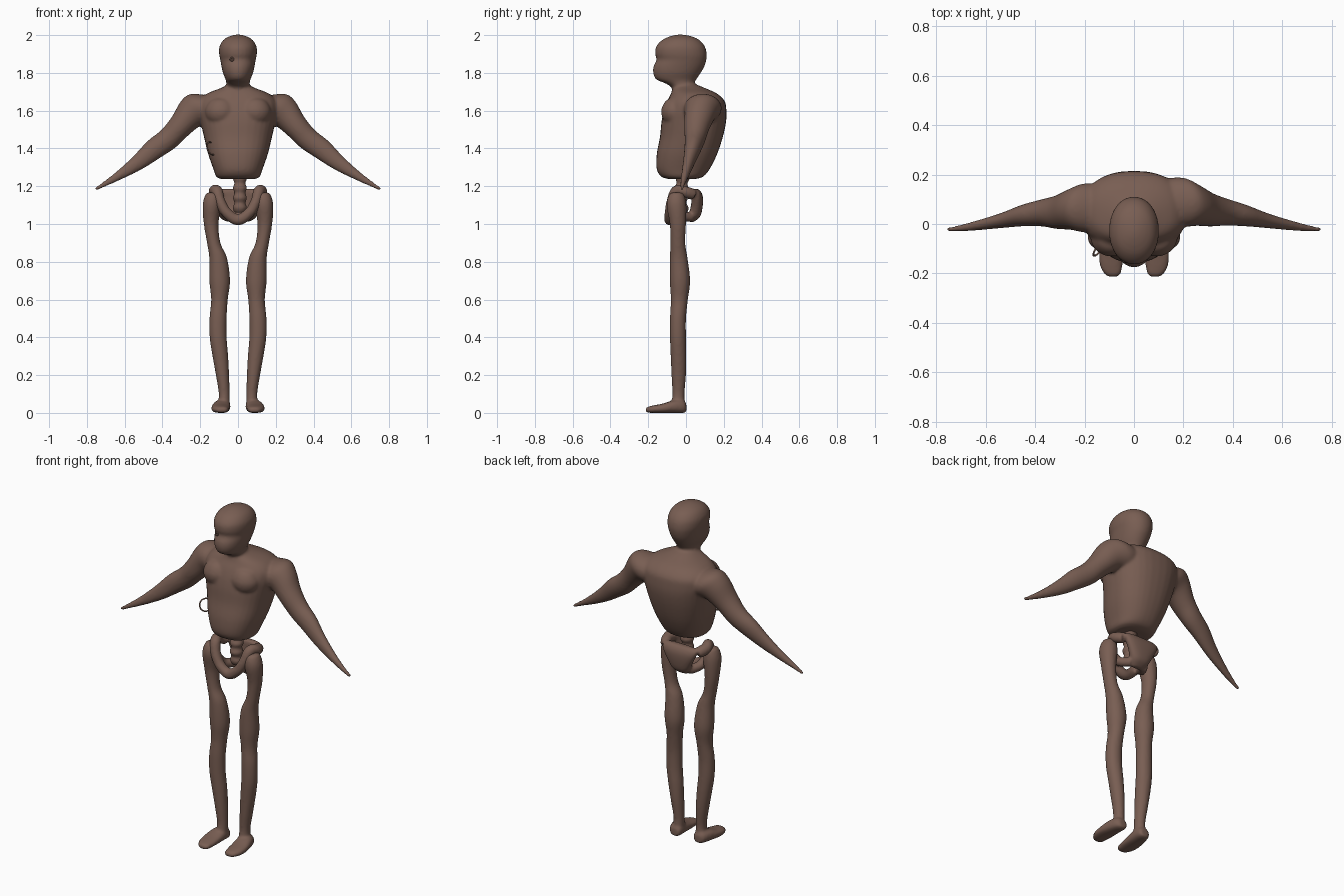
import bpy, bmesh, math
from mathutils import Vector

cube = bpy.data.objects.get("Cube")
if cube:
    bpy.data.objects.remove(cube, do_unlink=True)

X, Y, Z = Vector((1, 0, 0)), Vector((0, 1, 0)), Vector((0, 0, 1))

skin = bpy.data.materials.new("brown skin")
skin.use_nodes = True
colour = (0.19, 0.112, 0.086, 1)
skin.diffuse_color = colour
bsdf = next(n for n in skin.node_tree.nodes if n.type == 'BSDF_PRINCIPLED')
bsdf.inputs["Base Color"].default_value = colour


def spline(rows, steps=5):
    """Smoothly interpolate rows of numbers."""
    result = []
    last = len(rows) - 1
    for i in range(last):
        a, b, c, d = (rows[max(i - 1, 0)], rows[i], rows[i + 1], rows[min(i + 2, last)])
        for k in range(steps):
            t = k / steps
            result.append([q + t / 2 * (r - p + t * (2 * p - 5 * q + 4 * r - s
                           + t * (3 * (q - r) + s - p)))
                           for p, q, r, s in zip(a, b, c, d)])
    result.append(list(rows[-1]))
    return result


def loft(bm, rows, u=None, v=None, power=2, sides=32):
    """Skin rings of (x, y, z, radius u, radius v); rings follow the path if no axes."""
    rows = spline(rows)
    rings = []
    for i, (x, y, z, ru, rv) in enumerate(rows):
        a, b = u, v
        if u is None:
            ahead = Vector(rows[min(i + 1, len(rows) - 1)][:3])
            along = (ahead - Vector(rows[max(i - 1, 0)][:3])).normalized()
            a = along.cross(Y).normalized()
            b = along.cross(a)
        ring = []
        for k in range(sides):
            angle = math.tau * k / sides
            c, s = math.cos(angle), math.sin(angle)
            cu = math.copysign(abs(c) ** (2 / power), c)
            sv = math.copysign(abs(s) ** (2 / power), s)
            ring.append(bm.verts.new(Vector((x, y, z)) + a * (cu * ru) + b * (sv * rv)))
        rings.append(ring)
    for r, q in zip(rings, rings[1:]):
        for k in range(sides):
            n = (k + 1) % sides
            bm.faces.new((r[k], r[n], q[n], q[k]))
    bm.faces.new(rings[0])
    bm.faces.new(rings[-1])


def upright(rows):
    """Turn (z, x low, x high, y low, y high) into ring rows."""
    return [((a + b) / 2, (c + d) / 2, z, (b - a) / 2, (d - c) / 2)
            for z, a, b, c, d in rows]


def symmetric(rows):
    """Turn (z, half width, y low, y high) into ring rows."""
    return upright([(z, -w, w, c, d) for z, w, c, d in rows])


def flip(rows):
    return [(-r[0],) + tuple(r[1:]) for r in rows]


def finish(name, bm, voxel=0.009, smooth=6):
    """Make the object and fuse its volumes into one smooth skin."""
    bmesh.ops.recalc_face_normals(bm, faces=bm.faces)
    mesh = bpy.data.meshes.new(name)
    bm.to_mesh(mesh)
    bm.free()
    mesh.materials.append(skin)
    for face in mesh.polygons:
        face.use_smooth = True
    obj = bpy.data.objects.new(name, mesh)
    bpy.context.collection.objects.link(obj)
    if voxel:
        fuse = obj.modifiers.new("fuse", 'REMESH')
        fuse.mode = 'VOXEL'
        fuse.voxel_size = voxel
        fuse.use_smooth_shade = True
        relax = obj.modifiers.new("relax", 'SMOOTH')
        relax.factor = 0.5
        relax.iterations = smooth
    return obj


# Torso, neck, head and arms as one skin
body = bmesh.new()
torso = symmetric([
    (1.238, .09, -.09, .05), (1.25, .115, -.13, .09), (1.29, .13, -.155, .125),
    (1.37, .158, -.155, .165), (1.46, .18, -.138, .195), (1.54, .198, -.13, .212),
    (1.6, .21, -.118, .214), (1.65, .205, -.1, .205), (1.69, .165, -.08, .165),
    (1.72, .09, -.07, .1), (1.74, .05, -.06, .05)])
loft(body, torso, X, Y, power=2.35)

head = symmetric([
    (1.67, .08, -.07, .09), (1.72, .066, -.075, .055), (1.745, .062, -.11, .045),
    (1.765, .066, -.158, .055), (1.8, .08, -.174, .078), (1.835, .088, -.172, .098),
    (1.87, .094, -.156, .108), (1.9, .1, -.163, .11), (1.94, .098, -.158, .1),
    (1.975, .077, -.125, .07), (1.995, .042, -.08, .025), (2.003, .008, -.04, -.02)])
loft(body, head, X, Y, power=2.1)

arm = [(.12, .06, 1.62, .08, .09), (.19, .065, 1.61, .1, .1), (.25, .06, 1.585, .084, .084),
       (.31, .048, 1.515, .066, .068), (.37, .045, 1.45, .06, .055),
       (.445, .035, 1.395, .056, .044), (.53, .015, 1.325, .042, .031),
       (.625, -.004, 1.26, .026, .021), (.7, -.017, 1.215, .015, .014),
       (.757, -.023, 1.183, .008, .009)]
across = Vector((.62, 0, .78))
left_arm = [(x, y + .11 * max(0, .4 - x), z, a, b) for x, y, z, a, b in arm]
loft(body, left_arm, across, Y)
loft(body, flip(arm), Vector((-.62, 0, .78)), Y)

# Shallow chest muscles
for side in (-1, 1):
    muscle = [(side * .09, -.055, z, r, r * .9)
              for z, r in ((1.535, .03), (1.55, .07), (1.6, .085), (1.65, .06), (1.67, .02))]
    loft(body, muscle, X, Y)
finish("upper_body", body, voxel=0.008)

# Right eye pit, a tiny ring on the face, and a loose rib loop on the side
for name, where, axis, big, thin in (
        ("right_eye", (-.032, -.153, 1.872), Y, .008, .004),
        ("rib_loop", (-.142, -.1, 1.4), Vector((.8, -.6, .3)), .035, .004)):
    bpy.ops.mesh.primitive_torus_add(major_radius=big, minor_radius=thin,
                                     major_segments=24, minor_segments=8, location=where)
    loop = bpy.context.object
    loop.name = name
    loop.rotation_euler = axis.to_track_quat('Z', 'Y').to_euler()
    loop.data.materials.append(skin)
    bpy.ops.object.shade_smooth()

# Lumbar spine with swelling vertebrae
spine = bmesh.new()
column = []
for i in range(9):
    z = 1.06 + i * .026
    r = .038 if i % 2 else .029
    column.append((.01, -.02 - .008 * math.sin(i / 2), z, r, r))
loft(spine, column, X, Y)
finish("lumbar_spine", spine, voxel=0.007, smooth=3)

# Pelvis: back plate, crests sweeping forward, and the front arch
pelvis = bmesh.new()
loft(pelvis, symmetric([
    (1.01, .03, .015, .04), (1.04, .055, .01, .075), (1.09, .08, .025, .088),
    (1.14, .105, .03, .09), (1.17, .112, .03, .08), (1.185, .09, .035, .065)]), X, Y, power=2.5)
half_arch = [(.105, .04, 1.155, .03, .03), (.125, -.005, 1.17, .032, .03),
             (.112, -.05, 1.175, .031, .03), (.095, -.075, 1.12, .028, .028),
             (.06, -.085, 1.06, .028, .028)]
arch = half_arch + [(0, -.085, 1.022, .03, .03)] + flip(half_arch)[::-1]
loft(pelvis, arch, sides=20)
for side in (-1, 1):
    strut = [(side * x, y, z, .026, .026) for x, y, z in
             ((.09, -.07, 1.1), (.075, -.03, 1.05), (.04, .03, 1.035))]
    loft(pelvis, strut, sides=20)
finish("pelvis", pelvis, voxel=0.007)

# Legs with feet
leg = upright([
    (1.168, .125, .155, -.065, -.03), (1.155, .1, .172, -.09, -.01),
    (1.1, .09, .187, -.103, .002), (1, .103, .181, -.086, 0),
    (.9, .093, .164, -.082, -.004), (.82, .058, .152, -.086, .008),
    (.7, .042, .152, -.086, .022), (.6, .054, .142, -.08, .01),
    (.5, .06, .151, -.085, 0), (.4, .06, .15, -.085, 0), (.3, .052, .135, -.081, .002),
    (.2, .047, .117, -.077, 0), (.1, .044, .102, -.072, -.008), (.03, .043, .108, -.08, -.004)])
foot = [(.077, .002, .026, .02, .02), (.079, -.012, .032, .036, .032),
        (.086, -.06, .034, .046, .034), (.092, -.12, .025, .05, .025),
        (.092, -.17, .02, .045, .02), (.087, -.2, .017, .034, .016),
        (.085, -.214, .014, .018, .01)]
for name, pose in (("left_leg", list), ("right_leg", flip)):
    limb = bmesh.new()
    loft(limb, pose(leg), X, Y)
    loft(limb, pose(foot), X, Z, power=2.4)
    finish(name, limb, voxel=0.008, smooth=4)
